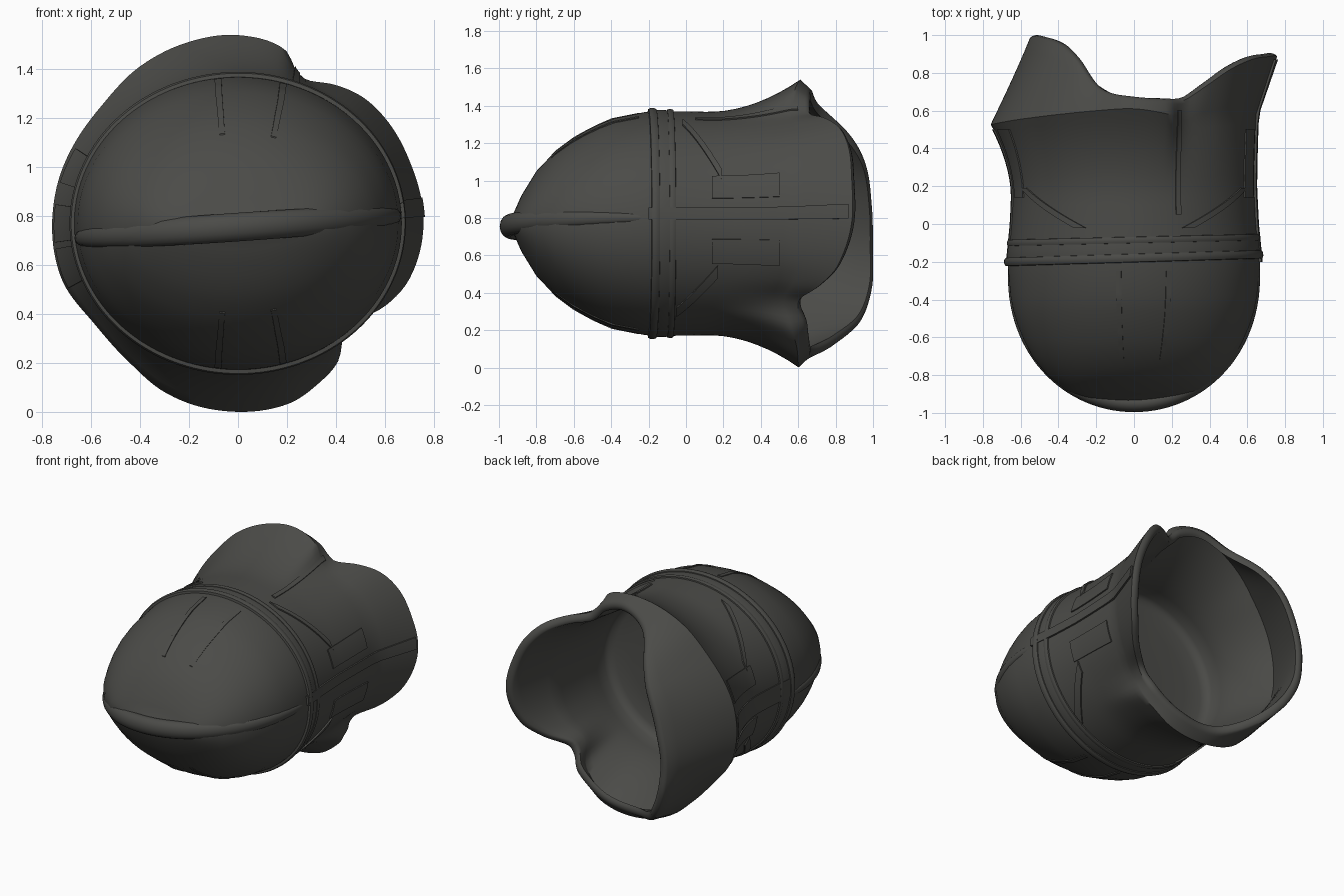
import bpy, bmesh, math
from math import sin, cos, pi, radians

if "Cube" in bpy.data.objects:
    bpy.data.objects.remove(bpy.data.objects["Cube"])

CZ = 0.77
mat = bpy.data.materials.new("dark_olive_grey")
mat.diffuse_color = (0.07, 0.07, 0.064, 1)
mat.use_nodes = True
mat.node_tree.nodes["Principled BSDF"].inputs["Base Color"].default_value = mat.diffuse_color

# Body half-sizes along the length: y, half width, half height
BODY = [(-.95, .04, .01), (-.92, .25, .06), (-.88, .36, .15), (-.8, .46, .28),
        (-.7, .54, .385), (-.6, .59, .46), (-.5, .63, .515), (-.4, .652, .56),
        (-.2, .67, .6), (0, .65, .6), (.2, .64, .595)]
# Rear flaps round the opening: angle, crease radius, crease y, lip radius, lip y
RIM = [(0, .65, .58, .757, .885), (20, .655, .58, .745, .885), (33, .655, .58, .74, .87),
       (45, .65, .57, .725, .82), (55, .64, .56, .69, .74), (64, .64, .55, .65, .665),
       (69, .665, .56, .665, .65), (75, .735, .58, .70, .65), (90, .768, .61, .725, .66),
       (105, .767, .6, .67, .7), (122, .755, .58, .58, .86), (140, .735, .56, .53, .945),
       (170, .755, .53, .52, .98), (197, .755, .53, .575, .985), (215, .715, .54, .63, .98),
       (232, .72, .56, .68, .92), (246, .75, .58, .71, .79), (262, .766, .6, .72, .67),
       (285, .765, .6, .71, .65), (297, .73, .59, .69, .64), (306, .695, .56, .67, .63),
       (313, .63, .52, .635, .60), (320, .61, .51, .625, .61), (331, .63, .55, .69, .71),
       (342, .645, .57, .735, .81), (360, .65, .58, .757, .885)]


def lerp_table(x):
    """Body half-sizes at length x."""
    x = min(max(x, BODY[0][0]), BODY[-1][0])
    for a, b in zip(BODY, BODY[1:]):
        if x <= b[0]:
            t = (x - a[0]) / (b[0] - a[0])
            return [p + (q - p) * t for p, q in zip(a[1:], b[1:])]


KEYS = [(r[0] - 360,) + r[1:] for r in RIM[-2:-1]] + RIM + [(RIM[1][0] + 360,) + RIM[1][1:]]


def rim(th):
    """Smooth curve through the rim table."""
    x = math.degrees(th) % 360
    for i in range(1, len(KEYS) - 2):
        k0, k1, k2, k3 = KEYS[i - 1:i + 3]
        if k1[0] <= x <= k2[0]:
            h = k2[0] - k1[0]
            t = (x - k1[0]) / h
            out = []
            for c in range(1, 5):
                m1 = (k2[c] - k0[c]) / (k2[0] - k0[0]) * h
                m2 = (k3[c] - k1[c]) / (k3[0] - k1[0]) * h
                out.append((2 * t**3 - 3 * t**2 + 1) * k1[c] + (t**3 - 2 * t**2 + t) * m1
                           + (3 * t**2 - 2 * t**3) * k2[c] + (t**3 - t**2) * m2)
            return out


def surface(th, y, lift=0.0):
    """Point on the outer skin at angle th and length y."""
    rx, rz = lerp_table(y)
    cr, cy, er, ey = rim(th)
    x, z = rx * cos(th), rz * sin(th)
    if y > cy:
        t = min((y - cy) / (ey - cy), 1)
        r = cr + (er - cr) * t
        x, z = r * cos(th), r * sin(th)
    elif y > .1:
        t = ((y - .1) / (cy - .1)) ** 2
        x += (cr * cos(th) - x) * t
        z += (cr * sin(th) - z) * t
    d = math.hypot(x, z) or 1
    k = max(d + lift, .01) / d
    return (x * k, y, CZ + z * k)


def make(name, rows, wrap=False, caps=False, angle=35):
    """Skin a grid of points."""
    bm = bmesh.new()
    vs = [[bm.verts.new(p) for p in row] for row in rows]
    n = len(vs[0])
    for a, b in zip(vs, vs[1:]):
        for j in range(n if wrap else n - 1):
            k = (j + 1) % n
            bm.faces.new((a[j], a[k], b[k], b[j]))
    if caps:
        bm.faces.new(vs[0])
        bm.faces.new(vs[-1])
    bmesh.ops.recalc_face_normals(bm, faces=bm.faces)
    me = bpy.data.meshes.new(name)
    bm.to_mesh(me)
    bm.free()
    ob = bpy.data.objects.new(name, me)
    bpy.context.collection.objects.link(ob)
    me.materials.append(mat)
    bpy.ops.object.select_all(action='DESELECT')
    ob.select_set(True)
    bpy.context.view_layer.objects.active = ob
    bpy.ops.object.shade_smooth_by_angle(angle=radians(angle))


# Shell: outer skin, rounded lip, inner wall and the floor of the opening
N = 160
angles = [2 * pi * i / N for i in range(N)]
front = [-.95, -.935, -.92, -.9, -.88, -.84, -.8, -.75] + [-.7 + .08 * i for i in range(11)]


def rear(th):
    cr, cy, er, ey = rim(th)
    return ([.15 + (cy - .15) * i / 8 for i in range(9)]
            + [cy + (ey - cy) * i / 6 for i in range(1, 7)])


rears = [rear(a) for a in angles]
rows = [[surface(a, y) for a in angles] for y in front]
rows += [[surface(a, r[i]) for a, r in zip(angles, rears)] for i in range(15)]
for lift, dy in ((-.012, .01), (-.03, .014), (-.046, .01)):
    pts = [surface(a, r[-1], lift) for a, r in zip(angles, rears)]
    rows.append([(x, y + dy, z) for x, y, z in pts])
rows += [[surface(a, r[i], -.058) for a, r in zip(angles, rears)] for i in range(14, -1, -1)]
for k, y in ((1, .06), (.97, .03), (.9, .015), (.7, .005), (.4, 0), (.1, 0)):
    pts = [surface(a, .06, -.06) for a in angles]
    rows.append([(x * k, y, CZ + (z - CZ) * k) for x, _, z in pts])
make("shell", rows, wrap=True, caps=True, angle=50)


# Raised rings round the middle
def ring(name, y0, w, h, slant=0.0):
    prof = [(-w, -.02), (-w * .8, h * .7), (-w * .3, h), (w * .3, h), (w * .8, h * .7), (w, -.02)]
    make(name, [[surface(a, y0 + slant * cos(a) + dy, lift) for a in angles]
                for dy, lift in prof], wrap=True)


ring("front_ring", -.18, .026, .018, .02)
ring("rear_ring", -.085, .02, .012, .015)
ring("middle_band", -.135, .045, .007, .015)


# Raised plates that follow the skin
def plate(name, a0, a1, y0, y1, lift, skew=0.0):
    na, ny = 8, 16
    rows = []
    for i in range(-1, ny + 2):
        ti = min(max(i, 0), ny) / ny
        row = []
        for j in range(-1, na + 2):
            tj = min(max(j, 0), na) / na
            edge = i in (-1, ny + 1) or j in (-1, na + 1)
            th = radians(a0 + (a1 - a0) * tj + skew * ti)
            row.append(surface(th, y0 + (y1 - y0) * ti, -.015 if edge else lift))
        rows.append(row)
    make(name, rows)


# Side rails, then panels and slanted straps repeated on both sides
plate("right_side_rail", 2, 8, -.2, .87, .012)
plate("left_side_rail", 174, 186, -.2, .5, .008)
for side, flip in (("right", False), ("left", True)):
    def both(name, a0, a1, *rest, skew=0.0):
        if flip:
            a0, a1, skew = 180 - a1, 180 - a0, -skew
        plate(side + "_" + name, a0, a1, *rest, skew=skew)
    both("upper_panel", 13, 25, .14, .5, .008)
    both("lower_panel", -21, -8, .14, .5, .008)
    both("upper_strap", 61, 67, -.02, .19, .01, skew=-38)
    both("lower_strap", -55, -48, -.05, .17, .01, skew=26)

# Seam where the top flap overlaps the right flap
plate("top_flap_seam", 67.5, 70, .05, .6, .008)

# Thin ribs on the front dome
for i, a in enumerate((97, 74, 263, 286)):
    plate("dome_rib_%d" % i, a - 1.2, a + 1.2, -.72, -.25, .005)

# Rounded brim across the nose, tapering into the sides
rows = []
for i in range(61):
    t = -pi / 2 + pi * i / 60
    c = abs(cos(t))
    px, py = .65 * sin(t), -.2 - .75 * c ** .9
    r = .012 + .034 * c ** .6
    n = (sin(t), -cos(t))
    rows.append([(px + n[0] * r * cos(b), py + n[1] * r * cos(b),
                  CZ - .015 + .07 * px + 1.3 * r * sin(b))
                 for b in (2 * pi * k / 14 for k in range(14))])
make("nose_brim", rows, wrap=True, caps=True)
